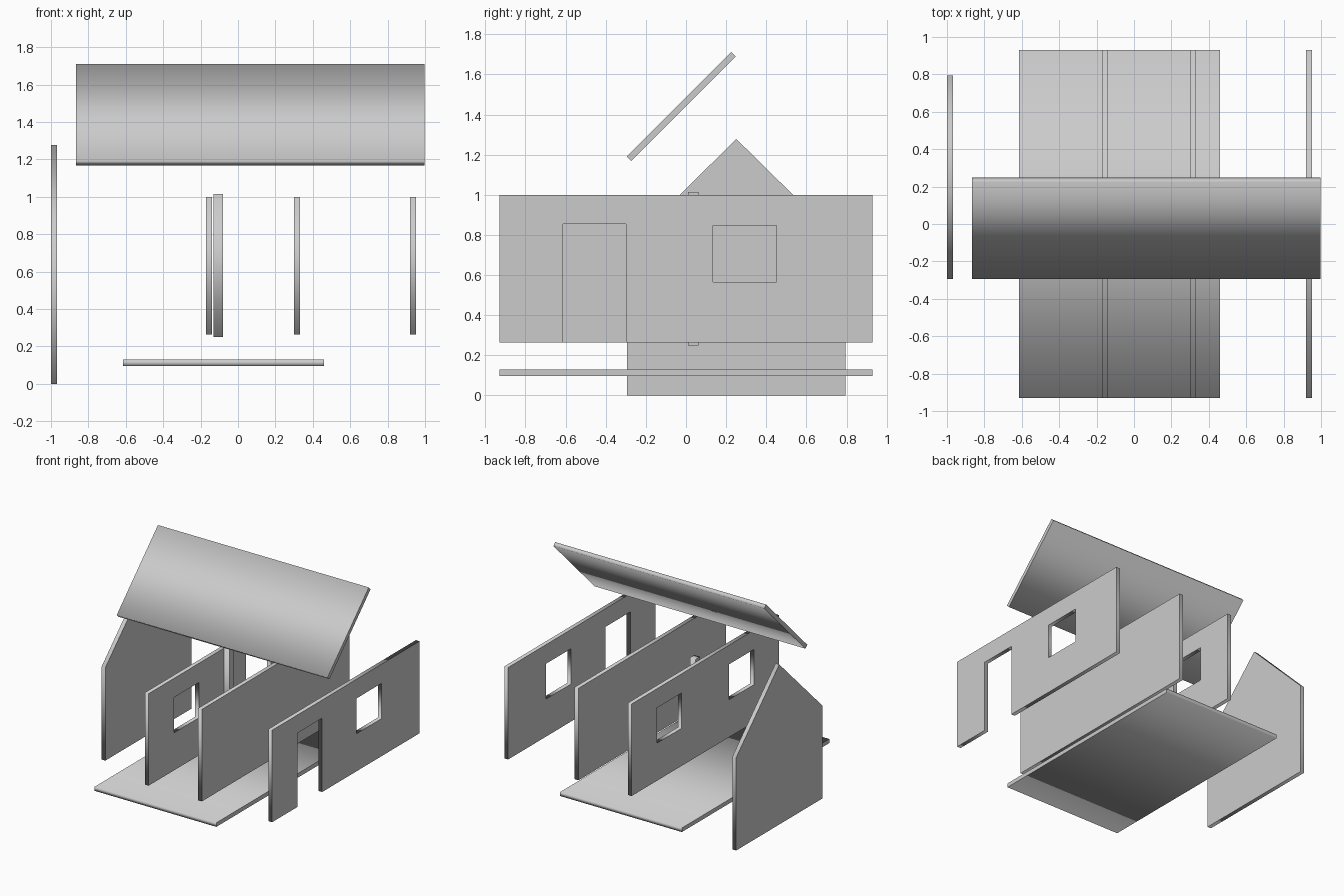
import bpy
from math import pi

if "Cube" in bpy.data.objects:
    bpy.data.objects.remove(bpy.data.objects["Cube"])


def panel(name, x0, x1, outline, holes=()):
    """Flat sheet: a (y, z) outline with holes, extruded from x0 to x1."""
    curve = bpy.data.curves.new(name, 'CURVE')
    curve.dimensions = '2D'
    curve.fill_mode = 'BOTH'
    curve.extrude = (x1 - x0) / 2
    for loop in (outline, *holes):
        spline = curve.splines.new('POLY')
        spline.points.add(len(loop) - 1)
        for point, (y, z) in zip(spline.points, loop):
            point.co = (y, z, 0, 1)
        spline.use_cyclic_u = True
    obj = bpy.data.objects.new(name, curve)
    bpy.context.collection.objects.link(obj)
    obj.location.x = (x0 + x1) / 2
    obj.rotation_euler = (pi / 2, 0, pi / 2)
    bpy.ops.object.select_all(action='DESELECT')
    obj.select_set(True)
    bpy.context.view_layer.objects.active = obj
    bpy.ops.object.convert(target='MESH')
    return bpy.context.object


def rect(y0, y1, z0, z1):
    return [(y0, z0), (y1, z0), (y1, z1), (y0, z1)]


T = 0.033            # sheet thickness
L = 0.93             # half length of the long walls
Z0, Z1 = 0.265, 1.0  # bottom and top of the long walls
SILL, HEAD = 0.565, 0.847

# Floor
panel("floor", -0.615, 0.46, rect(-L, L, 0.096, 0.096 + T))

# Long wall with two windows
panel("window_wall", -0.171, -0.171 + T, rect(-L, L, Z0, Z1),
      [rect(-0.612, -0.298, SILL, HEAD), rect(0.298, 0.612, SILL, HEAD)])

# Plain dividing wall
panel("plain_wall", 0.299, 0.299 + T, rect(-L, L, Z0, Z1))

# Long wall with doorway and window
panel("door_wall", 0.92, 0.92 + T,
      [(-L, Z0), (-0.612, Z0), (-0.612, 0.855), (-0.298, 0.855),
       (-0.298, Z0), (L, Z0), (L, Z1), (-L, Z1)],
      [rect(0.135, 0.45, SILL, HEAD)])

# Gable end wall
panel("gable_wall", -1.0, -1.0 + T,
      [(-0.293, 0), (0.795, 0), (0.795, 0.742), (0.251, 1.278), (-0.293, 0.742)])

# Square post
panel("post", -0.13, -0.08, rect(0.01, 0.063, 0.25, 1.015))

# Tilted roof sheet
panel("roof", -0.865, 0.998,
      [(-0.295, 1.191), (-0.272, 1.168), (0.248, 1.688), (0.225, 1.711)])
